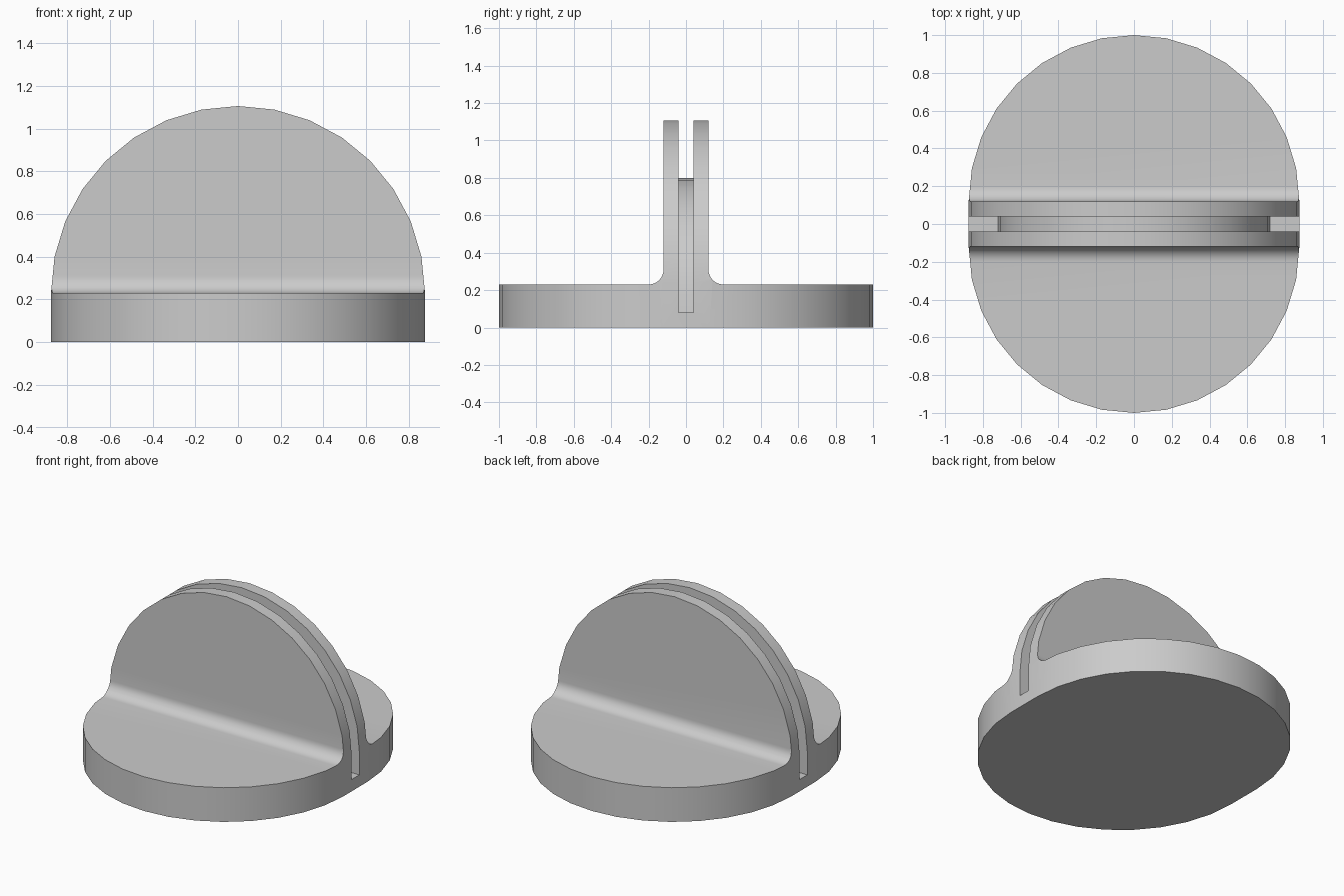
import bpy, bmesh
from math import sin, cos, pi
from mathutils import Vector

if "Cube" in bpy.data.objects:
    bpy.data.objects.remove(bpy.data.objects["Cube"])


def prism(name, pts, place, a, b):
    """Extrude a 2D outline from a to b; place maps (u, v, depth) to 3D."""
    bm = bmesh.new()
    face = bm.faces.new([bm.verts.new(place(u, v, a)) for u, v in pts])
    ext = bmesh.ops.extrude_face_region(bm, geom=[face])
    shift = Vector(place(0, 0, b)) - Vector(place(0, 0, a))
    bmesh.ops.translate(bm, vec=shift,
                        verts=[g for g in ext["geom"] if isinstance(g, bmesh.types.BMVert)])
    bmesh.ops.recalc_face_normals(bm, faces=bm.faces)
    me = bpy.data.meshes.new(name)
    bm.to_mesh(me)
    bm.free()
    ob = bpy.data.objects.new(name, me)
    bpy.context.collection.objects.link(ob)
    return ob


def arc(cx, cy, r, a0, a1, n):
    return [(cx + r * cos((a0 + (a1 - a0) * i / n) * pi / 180),
             cy + r * sin((a0 + (a1 - a0) * i / n) * pi / 180)) for i in range(n + 1)]


def along_x(u, v, d): return (d, u, v)
def along_y(u, v, d): return (u, d, v)
def along_z(u, v, d): return (u, v, d)


# Side section: flat base with a filleted upright fin
half = [(1.2, 0), (1.2, 0.23)] + arc(0.20, 0.31, 0.08, 270, 180, 8) + [(0.12, 1.3)]
section = half + [(-y, z) for y, z in reversed(half)]
body = prism("slotted_knob", section, along_x, -1.2, 1.2)

# Plan outline: two half circles joined by short straight sides
plan = arc(0, 0.125, 0.875, 0, 180, 16) + arc(0, -0.125, 0.875, 180, 360, 16)
plan_cut = prism("plan_cutter", plan, along_z, -0.5, 1.6)

# Front outline: half-round dome on straight sides
dome = [(0.876, -0.5)] + arc(0, 0.23, 0.876, 0, 180, 16) + [(-0.876, -0.5)]
dome_cut = prism("dome_cutter", dome, along_y, -1.4, 1.4)

# Arched slot around the rim of the fin, leaving an inner half disc
slot = ([(1.2, 0.08)] + arc(0, 0.08, 0.72, 0, 180, 16)
        + [(-1.2, 0.08), (-1.2, 1.5), (1.2, 1.5)])
slot_cut = prism("slot_cutter", slot, along_y, -0.04, 0.04)

for cutter, op in ((plan_cut, 'INTERSECT'), (dome_cut, 'INTERSECT'), (slot_cut, 'DIFFERENCE')):
    mod = body.modifiers.new(cutter.name, 'BOOLEAN')
    mod.operation = op
    mod.solver = 'EXACT'
    mod.object = cutter

# Bake the cuts and remove the cutters
bpy.context.view_layer.update()
result = bpy.data.meshes.new_from_object(
    body.evaluated_get(bpy.context.evaluated_depsgraph_get()))
body.modifiers.clear()
body.data = result
for cutter in (plan_cut, dome_cut, slot_cut):
    bpy.data.objects.remove(cutter)

bpy.context.view_layer.objects.active = body
body.select_set(True)
bpy.ops.object.shade_smooth_by_angle(angle=pi / 6)
